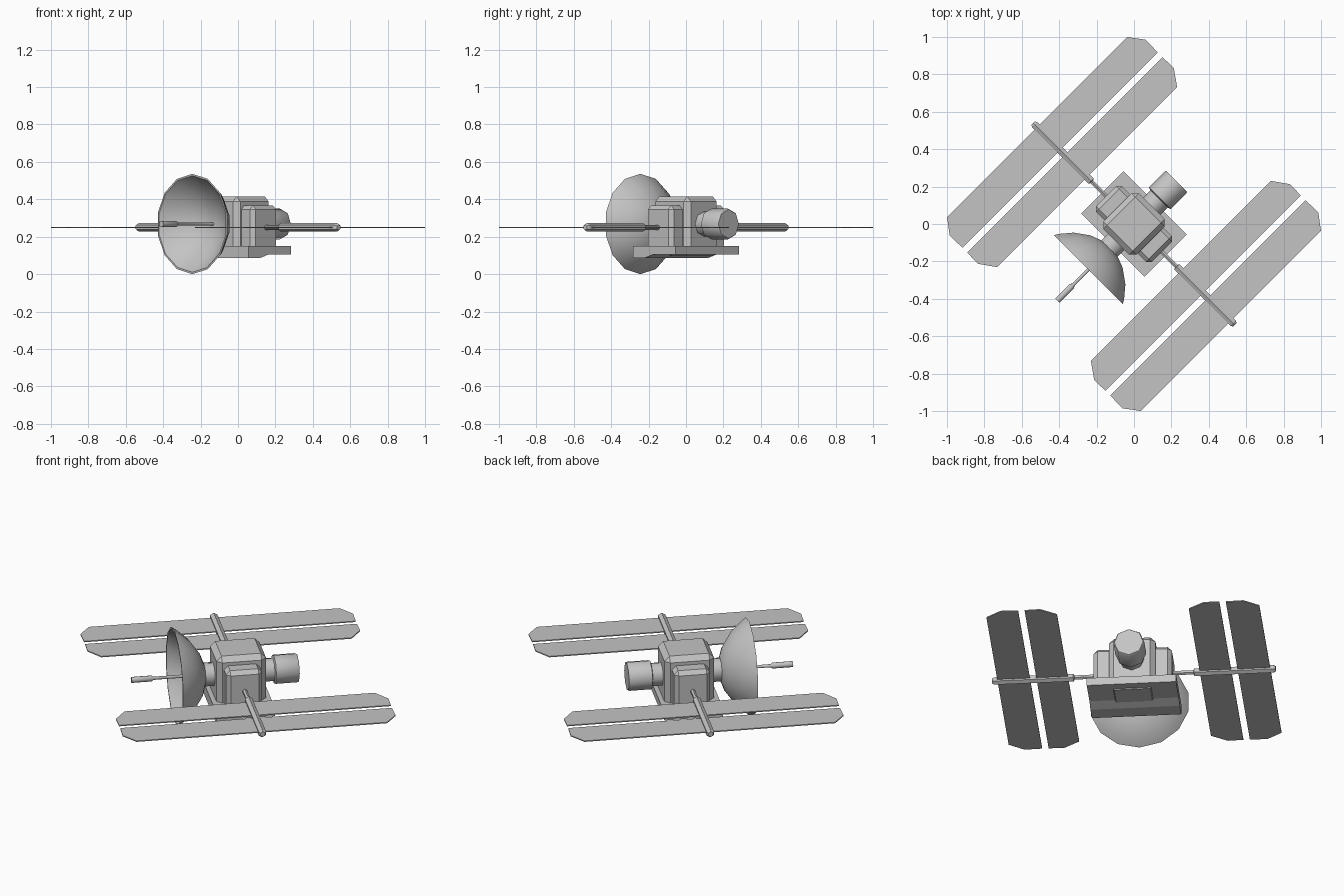
import bpy, bmesh, math
from mathutils import Matrix

cube = bpy.data.objects.get("Cube")
if cube:
    bpy.data.objects.remove(cube, do_unlink=True)

grey = bpy.data.materials.new("satellite_grey")
grey.use_nodes = True
tone = (0.55, 0.55, 0.55, 1)
grey.diffuse_color = tone
grey.node_tree.nodes["Principled BSDF"].inputs["Base Color"].default_value = tone

# Parts are built with arms along x and the dish along -y, then turned diagonally
TURN = Matrix.Rotation(math.radians(-45), 4, "Z")
AXIS_Z = 0.268
ARM_Z = 0.25


def finish(name, bm, smooth=None):
    bmesh.ops.remove_doubles(bm, verts=bm.verts, dist=1e-5)
    bmesh.ops.recalc_face_normals(bm, faces=bm.faces)
    bm.transform(TURN)
    mesh = bpy.data.meshes.new(name)
    bm.to_mesh(mesh)
    bm.free()
    mesh.materials.append(grey)
    obj = bpy.data.objects.new(name, mesh)
    bpy.context.collection.objects.link(obj)
    if smooth:
        bpy.ops.object.select_all(action="DESELECT")
        obj.select_set(True)
        bpy.context.view_layer.objects.active = obj
        bpy.ops.object.shade_smooth_by_angle(angle=math.radians(smooth))
    return obj


def box(name, lo, hi, bevel):
    bm = bmesh.new()
    bmesh.ops.create_cube(bm, size=1)
    for v in bm.verts:
        v.co = [a if c < 0 else b for c, a, b in zip(v.co, lo, hi)]
    bmesh.ops.bevel(bm, geom=bm.edges[:], offset=bevel, segments=1, affect="EDGES")
    return finish(name, bm)


def lathe(name, profile, sides, z, along="y", side=1, smooth=None):
    """Spin (radius, distance) points around a horizontal axis."""
    bm = bmesh.new()
    rings = []
    for r, t in profile:
        ring = []
        for i in range(sides):
            a = math.tau * i / sides
            p, q = r * math.sin(a), z + r * math.cos(a)
            ring.append(bm.verts.new((p, t, q) if along == "y" else (side * t, p, q)))
        rings.append(ring)
    for a, b in zip(rings, rings[1:]):
        for i in range(sides):
            j = (i + 1) % sides
            bm.faces.new((a[i], a[j], b[j], b[i]))
    return finish(name, bm, smooth)


def prism(name, outline, offset):
    bm = bmesh.new()
    face = bm.faces.new([bm.verts.new(p) for p in outline])
    out = bmesh.ops.extrude_face_region(bm, geom=[face])
    moved = [g for g in out["geom"] if isinstance(g, bmesh.types.BMVert)]
    bmesh.ops.translate(bm, verts=moved, vec=offset)
    return finish(name, bm)


# Main body and stepped base tray
box("main_body", (-0.125, -0.135, 0.1), (0.125, 0.135, 0.415), 0.028)
tray = [(0.16, 0.15), (0.16, 0.105), (-0.01, 0.105),
        (-0.07, 0.087), (-0.16, 0.087), (-0.16, 0.15)]
prism("base_tray", [(-0.24, y, z) for y, z in tray], (0.48, 0, 0))

# Dish with its mount and feed
lathe("dish", [(0, -0.178), (0.06, -0.184), (0.125, -0.208), (0.2, -0.26),
               (0.25, -0.318), (0.268, -0.345), (0.258, -0.345), (0.24, -0.322),
               (0.19, -0.268), (0.12, -0.22), (0.06, -0.197), (0, -0.19)],
      14, AXIS_Z, smooth=40)
lathe("dish_mount", [(0, -0.12), (0.065, -0.12), (0.065, -0.187), (0, -0.187)],
      10, AXIS_Z, smooth=40)
lathe("dish_feed", [(0, -0.185), (0.009, -0.185), (0.009, -0.46), (0.017, -0.47),
                    (0.017, -0.58), (0, -0.58)], 8, AXIS_Z, smooth=50)

# Thruster behind the body
lathe("thruster", [(0, 0.12), (0.066, 0.12), (0.066, 0.19), (0.083, 0.195),
                   (0.083, 0.315), (0.078, 0.322), (0, 0.322)],
      8, AXIS_Z, smooth=50)

# Side boxes, arms and solar panels on both sides
panels = {
    "inner": [(0.354, 0.68), (0.44, 0.741), (0.523, 0.738)],
    "outer": [(0.558, 0.738), (0.652, 0.741), (0.733, 0.681)],
}
for side, label in ((1, "left"), (-1, "right")):
    ends = sorted((side * 0.1, side * 0.21))
    box(label + "_side_box", (ends[0], -0.098, 0.12), (ends[1], 0.098, 0.368), 0.022)
    lathe(label + "_arm", [(0, 0.2), (0.013, 0.2), (0.013, 0.32), (0.023, 0.325),
                           (0.023, 0.75), (0.015, 0.762), (0, 0.762)],
          6, ARM_Z, along="x", side=side)
    for part, pts in panels.items():
        loop = pts + [(x, -y) for x, y in reversed(pts)]
        prism(label + "_" + part + "_panel",
              [(side * x, y, ARM_Z - 0.003) for x, y in loop], (0, 0, 0.006))
